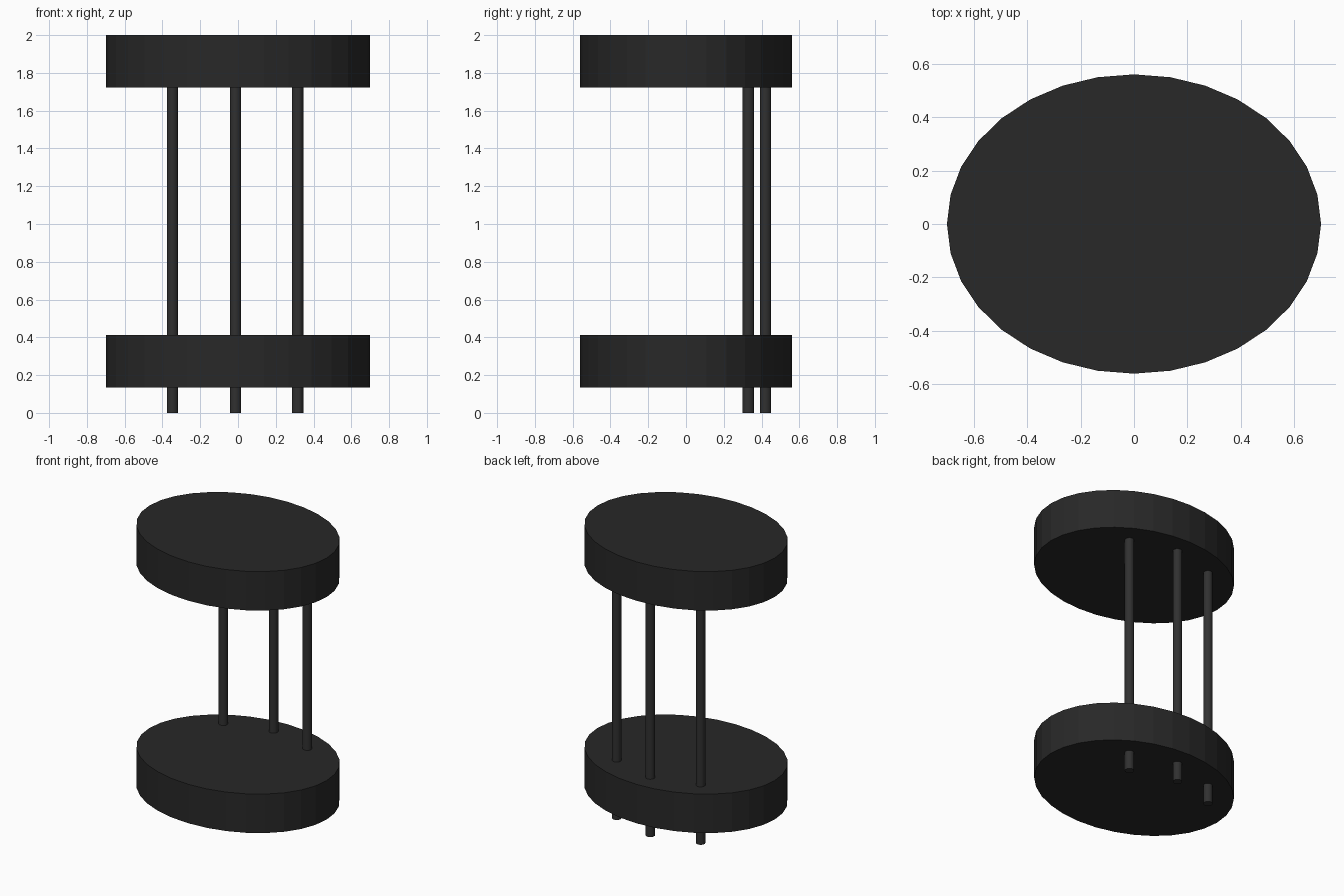
import bpy

if "Cube" in bpy.data.objects:
    bpy.data.objects.remove(bpy.data.objects["Cube"])


def material(name, value):
    mat = bpy.data.materials.new(name)
    mat.diffuse_color = (value, value, value, 1)
    mat.use_nodes = True
    mat.node_tree.nodes["Principled BSDF"].inputs["Base Color"].default_value = mat.diffuse_color
    return mat


def cylinder(name, x, y, z0, z1, rx, ry, mat):
    bpy.ops.mesh.primitive_cylinder_add(vertices=32, radius=1, depth=z1 - z0,
                                        location=(x, y, (z0 + z1) / 2))
    obj = bpy.context.object
    obj.name = name
    obj.scale = (rx, ry, 1)
    bpy.ops.object.transform_apply(location=False, rotation=False, scale=True)
    obj.data.materials.append(mat)
    return obj


disc_mat = material("dark_disc", 0.021)
pole_mat = material("dark_pole", 0.03)

# Two oval slabs
cylinder("lower_disc", 0, 0, 0.135, 0.413, 0.70, 0.56, disc_mat)
cylinder("upper_disc", 0, 0, 1.722, 2.0, 0.70, 0.56, disc_mat)

# Three thin poles along the back, through the lower slab and into the upper
for name, x, y in (("left_pole", -0.347, 0.33),
                   ("middle_pole", -0.013, 0.421),
                   ("right_pole", 0.316, 0.33)):
    cylinder(name, x, y, 0, 1.80, 0.03, 0.03, pole_mat)
